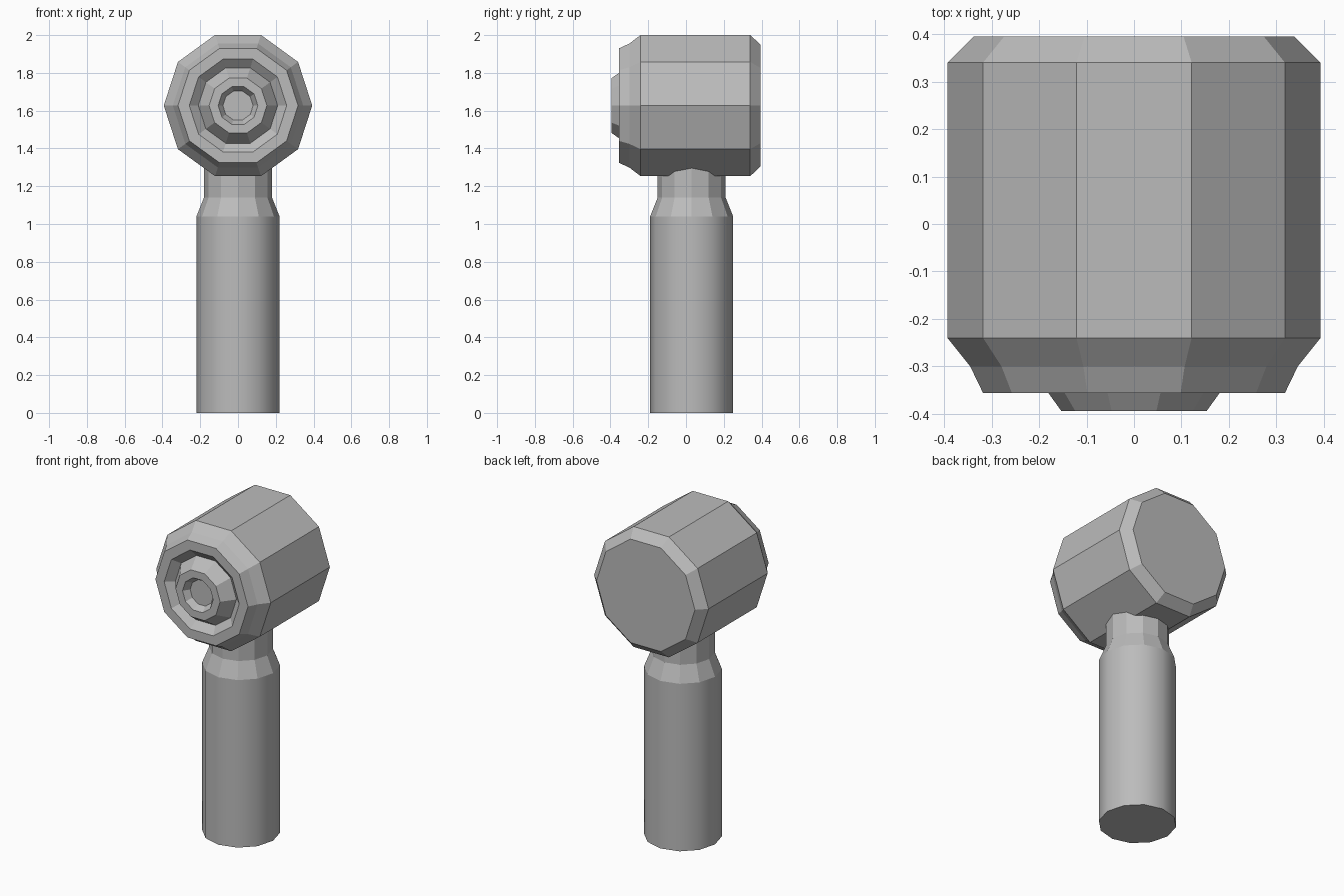
import bpy
import bmesh
from math import cos, sin, tau

cube = bpy.data.objects.get("Cube")
if cube:
    bpy.data.objects.remove(cube, do_unlink=True)

grey = bpy.data.materials.new("plain grey")
grey.use_nodes = True
colour = (0.5, 0.5, 0.5, 1)
grey.diffuse_color = colour
grey.node_tree.nodes["Principled BSDF"].inputs["Base Color"].default_value = colour


def lathe(name, profile, sides, place, smooth=lambda face: False):
    """Loft regular polygons along an axis; profile holds (radius, position)."""
    bm = bmesh.new()
    rings = []
    for radius, along in profile:
        rings.append([bm.verts.new(place(radius * cos(tau * i / sides),
                                         radius * sin(tau * i / sides), along))
                      for i in range(sides)])
    for a, b in zip(rings, rings[1:]):
        for i in range(sides):
            j = (i + 1) % sides
            bm.faces.new((a[i], a[j], b[j], b[i]))
    bm.faces.new(rings[0])
    bm.faces.new(rings[-1])
    bmesh.ops.recalc_face_normals(bm, faces=bm.faces[:])
    for face in bm.faces:
        face.smooth = smooth(face)
    mesh = bpy.data.meshes.new(name)
    bm.to_mesh(mesh)
    bm.free()
    mesh.materials.append(grey)
    obj = bpy.data.objects.new(name, mesh)
    bpy.context.collection.objects.link(obj)
    return obj


# Ten-sided head: back bevel, barrel, front bevels, groove, raised boss, centre pit
HEAD_Z = 1.627
head_profile = [
    (0.338, 0.395), (0.393, 0.34), (0.393, -0.24), (0.345, -0.30),
    (0.318, -0.356), (0.258, -0.356), (0.21, -0.315), (0.153, -0.394),
    (0.105, -0.394), (0.08, -0.355),
]
lathe("head", head_profile, 10, lambda u, v, y: (u, y, HEAD_Z + v))

# Grip with rounded shading, faceted shoulder and neck rising into the head
handle_profile = [(0.22, 0), (0.22, 1.04), (0.18, 1.14), (0.18, 1.4)]
lathe("handle", handle_profile, 12, lambda u, v, z: (u, 0.03 + v, z),
      smooth=lambda f: abs(f.normal.z) < 0.1 and f.calc_center_median().z < 1)
